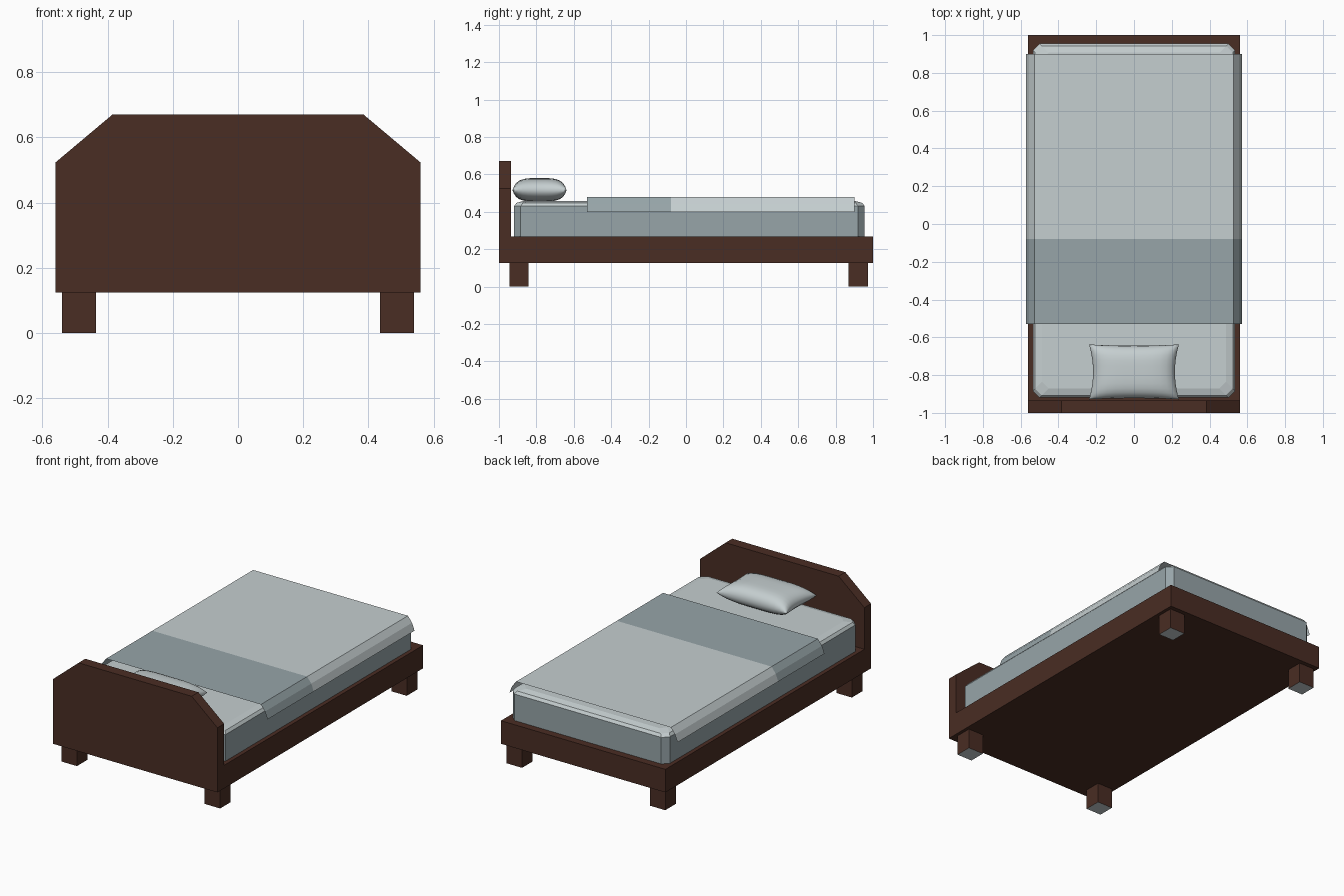
import bpy, bmesh, math

if "Cube" in bpy.data.objects:
    bpy.data.objects.remove(bpy.data.objects["Cube"])


def material(name, rgb):
    m = bpy.data.materials.new(name)
    m.diffuse_color = (*rgb, 1)
    m.use_nodes = True
    m.node_tree.nodes["Principled BSDF"].inputs["Base Color"].default_value = m.diffuse_color
    return m


wood = material("dark_wood", (0.068, 0.026, 0.017))
linen = material("pale_linen", (0.56, 0.62, 0.63))
slate = material("grey_blue", (0.31, 0.375, 0.395))


def add_object(name, verts, faces, mats):
    me = bpy.data.meshes.new(name)
    me.from_pydata(verts, [], faces)
    for m in mats:
        me.materials.append(m)
    ob = bpy.data.objects.new(name, me)
    bpy.context.collection.objects.link(ob)
    return ob


def fix_normals(ob):
    bm = bmesh.new()
    bm.from_mesh(ob.data)
    bmesh.ops.recalc_face_normals(bm, faces=bm.faces)
    bm.to_mesh(ob.data)
    bm.free()


def loft(name, rings, mats):
    """Join closed rings of equal length and cap both ends."""
    n = len(rings[0])
    verts = [p for r in rings for p in r]
    faces = [list(range(n)), list(range(len(verts) - n, len(verts)))]
    for k in range(len(rings) - 1):
        for i in range(n):
            j = (i + 1) % n
            faces.append([k * n + i, k * n + j, k * n + n + j, k * n + n + i])
    ob = add_object(name, verts, faces, mats)
    fix_normals(ob)
    return ob


def box(name, x0, x1, y0, y1, z0, z1, mats):
    rings = [[(x0, y0, z), (x1, y0, z), (x1, y1, z), (x0, y1, z)] for z in (z0, z1)]
    return loft(name, rings, mats)


# Bed base
box("bed_base", -0.56, 0.56, -0.935, 1.0, 0.125, 0.267, [wood])

# Headboard with cut corners
outline = [(-0.56, 0.125), (0.56, 0.125), (0.56, 0.523), (0.385, 0.67),
           (-0.385, 0.67), (-0.56, 0.523)]
loft("headboard", [[(x, y, z) for x, z in outline] for y in (-1.0, -0.935)], [wood])

# Legs with pale feet undersides
for side, sx in (("left", -1), ("right", 1)):
    for end, y0 in (("head", -0.945), ("foot", 0.87)):
        xs = sorted((sx * 0.435, sx * 0.54))
        leg = box(f"{end}_{side}_leg", *xs, y0, y0 + 0.103, 0, 0.125, [wood, linen])
        for p in leg.data.polygons:
            if p.normal.z < -0.5:
                p.material_index = 1


# Mattress with clipped corners and a rounded top edge
def mattress_ring(inset, z):
    x, y, c = 0.535 - inset, 0.937 - inset, 0.035
    pts = [(x, y - c), (x - c, y), (c - x, y), (-x, y - c),
           (-x, c - y), (c - x, -y), (x - c, -y), (x, c - y)]
    return [(a, b + 0.018, z) for a, b in pts]


mattress = loft("mattress", [mattress_ring(i, z) for i, z in
                ((0, 0.262), (0, 0.43), (0.012, 0.447), (0.048, 0.457))],
                [slate, linen])
for p in mattress.data.polygons:
    if p.center.z > 0.432:
        p.material_index = 1

# Blanket draped over the sides, with a darker folded band at the head
half = [(0.527, 0.478), (0.555, 0.442), (0.572, 0.398)]
section = [(-x, z) for x, z in reversed(half)] + half
rows = (-0.53, -0.08, 0.9)
n = len(section)
verts = [(x, y, z) for y in rows for x, z in section]
faces = [(r * n + i, r * n + i + 1, r * n + n + i + 1, r * n + n + i)
         for r in range(2) for i in range(n - 1)]
blanket = add_object("blanket", verts, faces, [linen, slate])
fix_normals(blanket)
for p in blanket.data.polygons:
    p.material_index = 1 if p.center.y < -0.08 else 0
if max(blanket.data.polygons, key=lambda p: p.center.z).normal.z < 0:
    blanket.data.flip_normals()

# Pillow: puffed grid with pinched corners, mirrored about its seam
N = 14
verts, faces = [], []
for s in (1, -1):
    base = len(verts)
    for j in range(N + 1):
        for i in range(N + 1):
            u = math.sin(math.pi / 2 * (2 * i / N - 1))
            v = math.sin(math.pi / 2 * (2 * j / N - 1))
            puff = ((1 - u ** 4) * (1 - v ** 4)) ** 0.5
            x = 0.238 * u * (1 - 0.09 * (1 - v * v))
            y = -0.783 + 0.145 * v * (1 - 0.04 * (1 - u * u))
            z = 0.515 + s * puff * (0.065 if s > 0 else 0.06)
            verts.append((x, y, z))
    for j in range(N):
        for i in range(N):
            a = base + j * (N + 1) + i
            faces.append((a, a + 1, a + N + 2, a + N + 1))
pillow = add_object("pillow", verts, faces, [linen])
bm = bmesh.new()
bm.from_mesh(pillow.data)
bmesh.ops.remove_doubles(bm, verts=bm.verts, dist=0.0005)
bmesh.ops.recalc_face_normals(bm, faces=bm.faces)
bm.to_mesh(pillow.data)
bm.free()
bpy.context.view_layer.objects.active = pillow
pillow.select_set(True)
bpy.ops.object.shade_smooth_by_angle(angle=math.radians(50))
